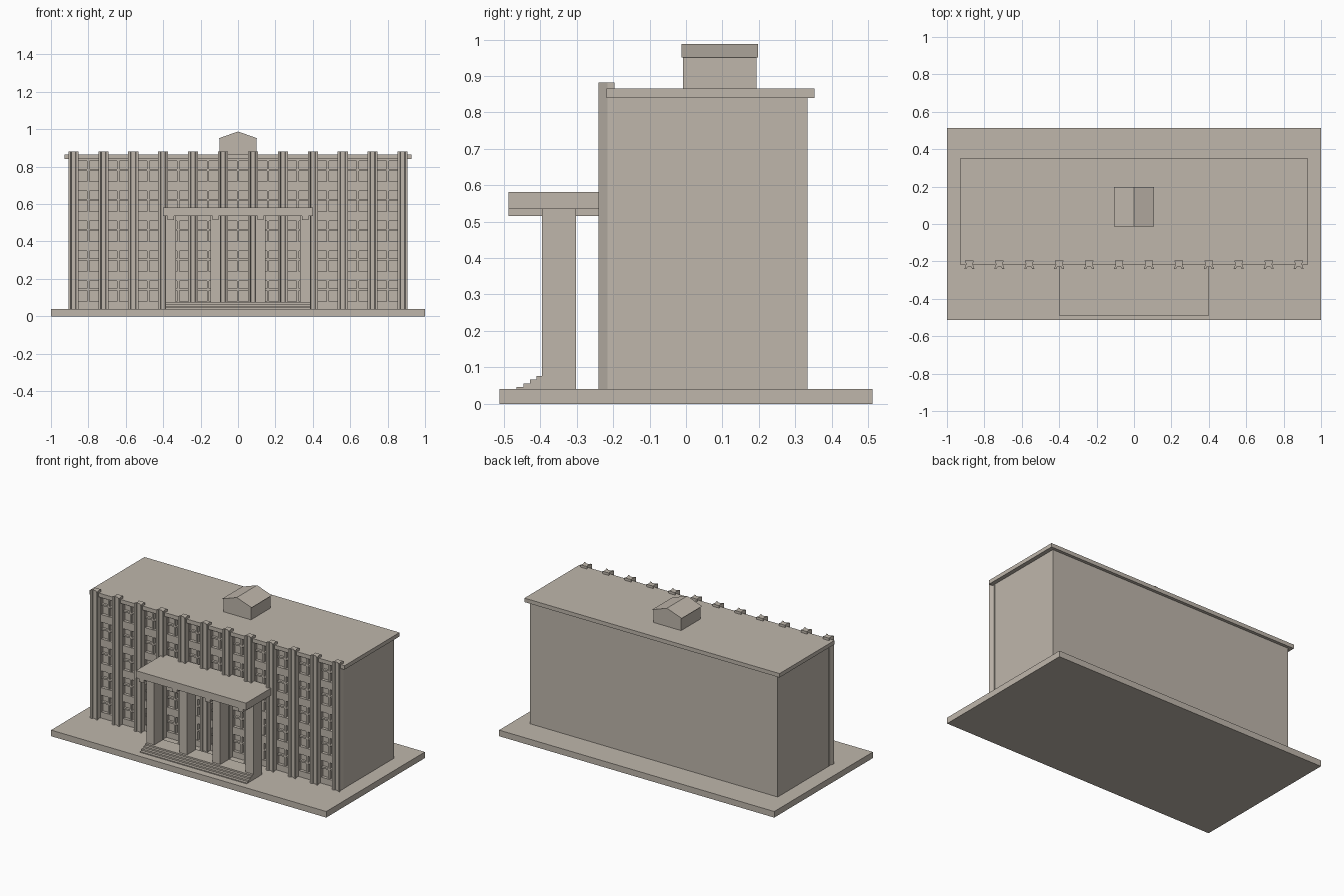
import bpy, bmesh

if "Cube" in bpy.data.objects:
    bpy.data.objects.remove(bpy.data.objects["Cube"])

stone = bpy.data.materials.new("warm_stone")
stone.diffuse_color = (0.52, 0.47, 0.41, 1)
stone.use_nodes = True
stone.node_tree.nodes["Principled BSDF"].inputs["Base Color"].default_value = stone.diffuse_color


def finish(name, bm):
    bmesh.ops.recalc_face_normals(bm, faces=bm.faces)
    me = bpy.data.meshes.new(name)
    bm.to_mesh(me)
    bm.free()
    me.materials.append(stone)
    ob = bpy.data.objects.new(name, me)
    bpy.context.collection.objects.link(ob)
    return ob


def add_prism(bm, pts, offset):
    """Extrude a closed outline of 3D points along an offset."""
    face = bm.faces.new([bm.verts.new(p) for p in pts])
    ext = bmesh.ops.extrude_face_region(bm, geom=[face], use_keep_orig=True)
    verts = [g for g in ext["geom"] if isinstance(g, bmesh.types.BMVert)]
    bmesh.ops.translate(bm, vec=offset, verts=verts)


def add_box(bm, x0, x1, y0, y1, z0, z1):
    add_prism(bm, [(x0, y0, z0), (x1, y0, z0), (x1, y1, z0), (x0, y1, z0)],
              (0, 0, z1 - z0))


def boxes(name, items):
    bm = bmesh.new()
    for b in items:
        add_box(bm, *b)
    return finish(name, bm)


GROUND, EAVE = 0.04, 0.84
FRONT, GLASS = -0.202, -0.182
PITCH = 0.16

# Plinth, main block and flat roof
boxes("plinth", [(-1, 1, -0.512, 0.512, 0, GROUND)])
boxes("main_block", [(-0.9, 0.9, GLASS, 0.333, GROUND, EAVE)])
boxes("roof_slab", [(-0.927, 0.927, -0.218, 0.353, EAVE, 0.866)])

# Front wall bands between the rows of windows
sills = [0.08 + PITCH * r for r in range(5)]
WIN_H = 0.11
edges = [GROUND] + [z for s in sills for z in (s, s + WIN_H)] + [EAVE]
boxes("wall_bands", [(-0.9, 0.9, FRONT, GLASS, edges[i], edges[i + 1])
                     for i in range(0, len(edges), 2)])

# Piers behind the pilasters
pilaster_x = [-0.88 + PITCH * i for i in range(12)]
boxes("wall_piers", [(max(x - 0.0265, -0.9), min(x + 0.0265, 0.9), FRONT, GLASS,
                      GROUND, EAVE) for x in pilaster_x])

# Window crosses: one mullion and one transom per opening
bars = []
for x in pilaster_x[:-1]:
    c = x + PITCH / 2
    for s in sills:
        bars.append((c - 0.006, c + 0.006, FRONT + 0.004, GLASS, s, s + WIN_H))
        bars.append((c - 0.054, c + 0.054, FRONT + 0.004, GLASS,
                     s + 0.058, s + 0.068))
boxes("window_bars", bars)

# Waisted pilasters with a grooved front
half = [(0.023, -0.196), (0.018, -0.215), (0.027, -0.24), (0.015, -0.24),
        (0.011, -0.231)]
outline = half + [(-x, y) for x, y in reversed(half)]
bm = bmesh.new()
for px in pilaster_x:
    add_prism(bm, [(px + x, y, GROUND) for x, y in outline], (0, 0, 0.842))
finish("pilasters", bm)

# Entrance canopy on beams and four columns
column_x = (-0.36, -0.12, 0.12, 0.36)
boxes("canopy", [(-0.4, 0.4, -0.488, FRONT, 0.535, 0.582)])
boxes("canopy_beams", [(x - 0.017, x + 0.017, -0.488, FRONT, 0.515, 0.536)
                       for x in column_x])
boxes("columns", [(x - 0.0275, x + 0.0275, -0.395, -0.302, GROUND, 0.536)
                  for x in column_x])

# Entrance steps, one stepped profile swept across the front
profile = [(-0.302, GROUND), (-0.302, 0.076)]
for i, y in enumerate((-0.41, -0.428, -0.446, -0.465)):
    z = 0.076 - 0.01 * i
    profile += [(y, z), (y, z - 0.01 if i < 3 else GROUND)]
bm = bmesh.new()
add_prism(bm, [(-0.3875, y, z) for y, z in profile], (0.775, 0, 0))
finish("steps", bm)

# Rooftop hut with a gabled roof
boxes("hut_walls", [(-0.1, 0.1, -0.008, 0.193, 0.866, 0.951)])
bm = bmesh.new()
add_prism(bm, [(-0.108, -0.013, 0.95), (0.108, -0.013, 0.95), (0, -0.013, 0.988)],
          (0, 0.211, 0))
finish("hut_roof", bm)
